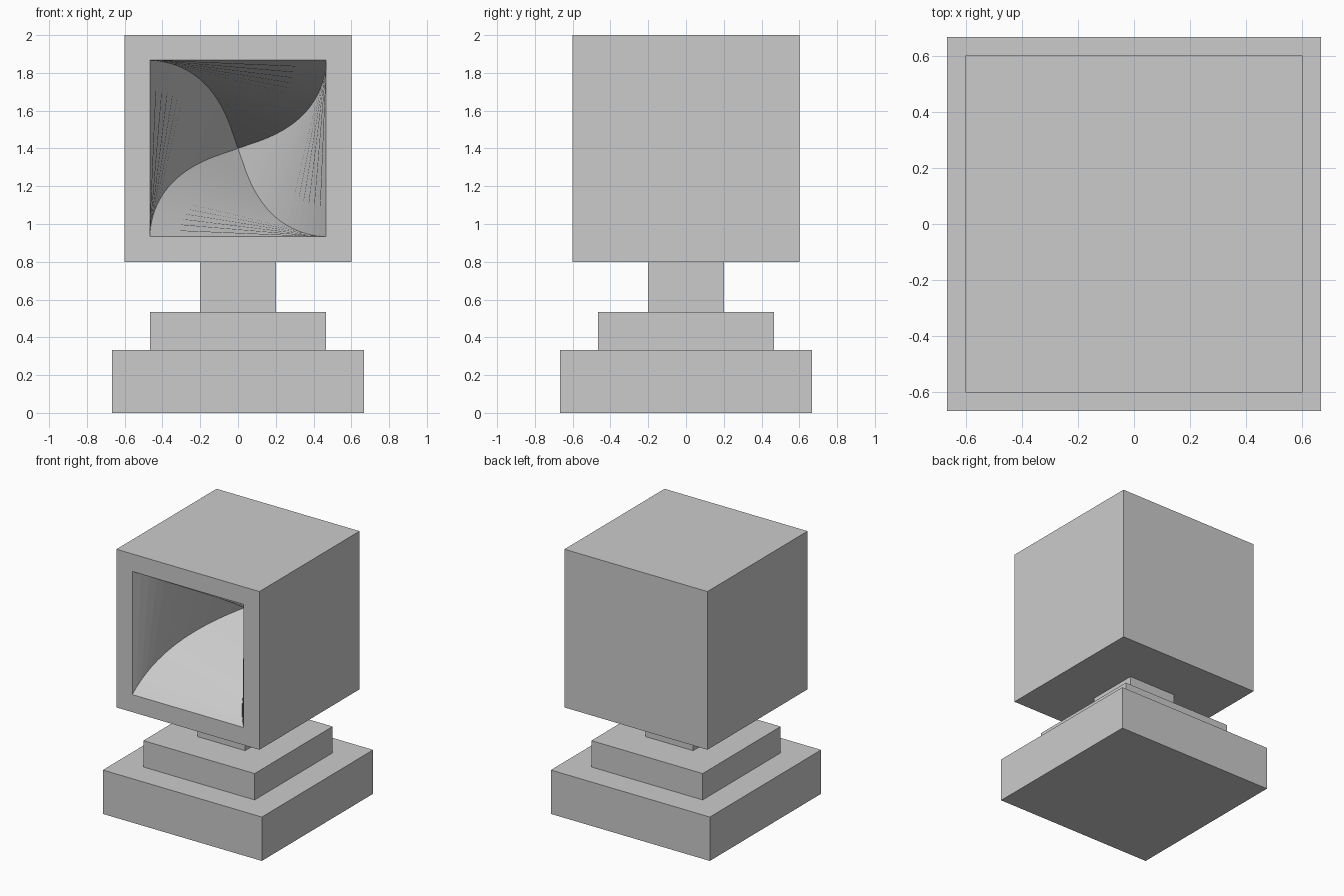
import bpy, bmesh, math
from mathutils import Matrix, Vector

if "Cube" in bpy.data.objects:
    bpy.data.objects.remove(bpy.data.objects["Cube"])


def finish(name, bm):
    mesh = bpy.data.meshes.new(name)
    bmesh.ops.recalc_face_normals(bm, faces=bm.faces)
    bm.to_mesh(mesh)
    bm.free()
    obj = bpy.data.objects.new(name, mesh)
    bpy.context.collection.objects.link(obj)
    return obj


def box_bm(half, z0, z1):
    bm = bmesh.new()
    bmesh.ops.create_cube(bm, size=1)
    bmesh.ops.scale(bm, verts=bm.verts, vec=(2 * half, 2 * half, z1 - z0))
    bmesh.ops.translate(bm, verts=bm.verts, vec=(0, 0, (z0 + z1) / 2))
    return bm


# Stepped pedestal
for name, half, z0, z1 in (("base_slab", 0.667, 0, 0.333),
                           ("base_step", 0.467, 0.333, 0.533),
                           ("neck", 0.2, 0.533, 0.8)):
    finish(name, box_bm(half, z0, z1))

# Cube head with a square, twisting, tapering recess in the front
HALF, OPENING, DEPTH, TWIST, STEPS, LAST = 0.6, 0.467, 1.067, 27, 18, 0.2
CENTRE = Vector((0, -HALF, 1.4))
bm = box_bm(HALF, 0.8, 2.0)
face = min(bm.faces, key=lambda f: f.calc_center_median().y)
bmesh.ops.inset_region(bm, faces=[face], thickness=HALF - OPENING, use_even_offset=True)
corners = [v.co - CENTRE for v in face.verts]
for i in range(1, STEPS + 1):
    r = 1 - (1 - LAST) * i / STEPS
    face = bmesh.ops.extrude_discrete_faces(bm, faces=[face])["faces"][0]
    turn = Matrix.Rotation(math.radians(TWIST * (1 - r * r)), 3, 'Y')
    for v, c in zip(face.verts, corners):
        v.co = CENTRE + turn @ c * r + Vector((0, DEPTH * (1 - r), 0))

# Pointed end of the recess
tip = bmesh.ops.poke(bm, faces=[face])["verts"][0]
tip.co = CENTRE + Vector((0, DEPTH, 0))
finish("hollow_cube_head", bm)
